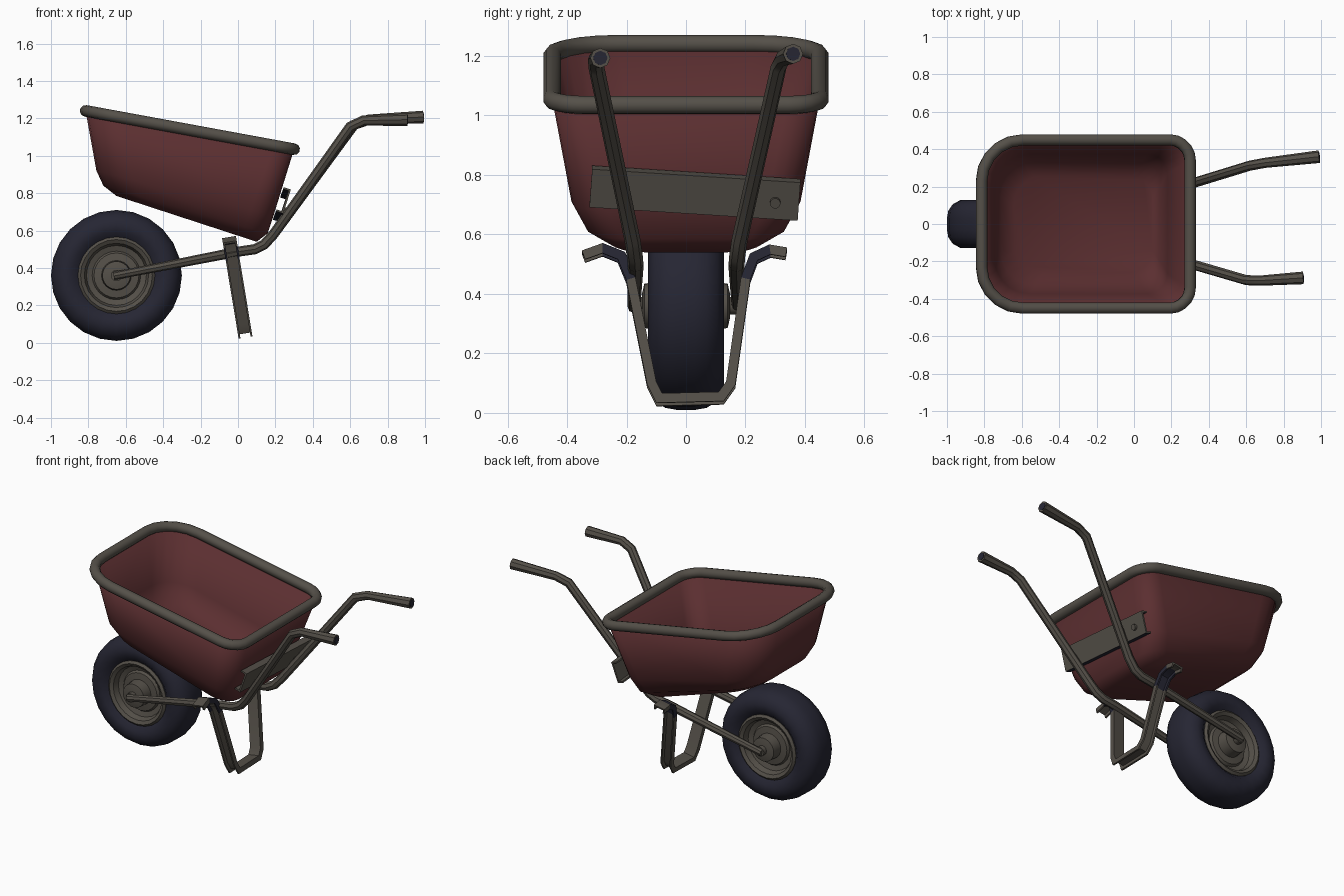
import bpy, bmesh, math
from mathutils import Vector

cube = bpy.data.objects.get("Cube")
if cube:
    bpy.data.objects.remove(cube, do_unlink=True)


def material(name, rgb):
    m = bpy.data.materials.new(name)
    m.use_nodes = True
    m.diffuse_color = (*rgb, 1)
    bsdf = next(n for n in m.node_tree.nodes if n.type == 'BSDF_PRINCIPLED')
    bsdf.inputs["Base Color"].default_value = (*rgb, 1)
    return m


RED = material("dark_red", (0.105, 0.028, 0.03))
METAL = material("grey_brown_metal", (0.09, 0.08, 0.066))
RUBBER = material("blue_black_rubber", (0.019, 0.019, 0.033))


def finish(name, bm, mats, angle=40, rule=None):
    bmesh.ops.recalc_face_normals(bm, faces=bm.faces)
    if rule:
        for f in bm.faces:
            f.material_index = int(rule(f))
    mesh = bpy.data.meshes.new(name)
    bm.to_mesh(mesh)
    bm.free()
    for m in mats:
        mesh.materials.append(m)
    mesh.shade_smooth()
    mesh.set_sharp_from_angle(angle=math.radians(angle))
    obj = bpy.data.objects.new(name, mesh)
    bpy.context.collection.objects.link(obj)
    return obj


def bridge(bm, rings, closed):
    count = len(rings[0])
    pairs = list(zip(rings, rings[1:]))
    if closed:
        pairs.append((rings[-1], rings[0]))
    for a, b in pairs:
        for i in range(count):
            j = (i + 1) % count
            bm.faces.new((a[i], a[j], b[j], b[i]))


def sweep(name, path, section, side, mats, closed=False, scales=None, rule=None):
    """Carry a cross-section along a mitred path."""
    bm = bmesh.new()
    path = [Vector(p) for p in path]
    side = Vector(side)
    rings = []
    last = len(path) - 1
    for i, p in enumerate(path):
        into = p - path[i - 1] if closed or i else path[1] - p
        out = path[(i + 1) % len(path)] - p if closed or i < last else into
        out.normalize()
        t = (into.normalized() + out).normalized()
        d = (side - t * side.dot(t)).normalized()
        n = t.cross(d) / max(0.5, t.dot(out))
        s = scales[i] if scales else 1
        rings.append([bm.verts.new(p + d * a * s + n * b * s) for a, b in section])
    bridge(bm, rings, closed)
    if not closed:
        bm.faces.new(rings[0])
        bm.faces.new(rings[-1])
    return finish(name, bm, mats, rule=rule)


def circle(r, n):
    return [(r * math.cos(math.tau * i / n), r * math.sin(math.tau * i / n)) for i in range(n)]


def channel(width, depth, t):
    h = width / 2
    k = math.copysign(t, depth)
    return [(-h, 0), (h, 0), (h, depth), (h - t, depth),
            (h - t, k), (t - h, k), (t - h, depth), (-h, depth)]


def rounded_ring(x0, x1, z0, z1, half, r0, r1, steps=5):
    """Sloping rounded rectangle with different corner radii at each end."""
    pts = []
    for q, (sx, sy) in enumerate([(1, 1), (-1, 1), (-1, -1), (1, -1)]):
        r = r1 if sx > 0 else r0
        cx = x1 - r if sx > 0 else x0 + r
        for k in range(steps + 1):
            a = (q + k / steps) * math.pi / 2
            x = cx + r * math.cos(a)
            y = sy * (half - r) + r * math.sin(a)
            pts.append((x, y, z0 + (z1 - z0) * (x - x0) / (x1 - x0)))
    return pts


def lathe(name, profile, centre, mats, segments=24, closed=False):
    """Revolve (radius, y) points about the wheel axis."""
    bm = bmesh.new()
    rings = []
    for i in range(segments):
        a = math.tau * i / segments
        rings.append([bm.verts.new(Vector(centre) + Vector((r * math.cos(a), y, r * math.sin(a))))
                      for r, y in profile])
    n = len(profile)
    for i in range(segments):
        a, b = rings[i], rings[(i + 1) % segments]
        for j in range(n if closed else n - 1):
            k = (j + 1) % n
            bm.faces.new((a[j], a[k], b[k], b[j]))
    if not closed:
        bm.faces.new([r[0] for r in rings])
        bm.faces.new([r[-1] for r in rings])
    return finish(name, bm, mats)


# Tray: lofted bowl with a wall thickness
bm = bmesh.new()
tray_rings = [
    rounded_ring(-0.815, 0.30, 1.24, 1.035, 0.45, 0.22, 0.11),
    rounded_ring(-0.757, 0.19, 0.92, 0.68, 0.385, 0.2, 0.12),
    rounded_ring(-0.72, 0.158, 0.84, 0.585, 0.335, 0.19, 0.12),
    rounded_ring(-0.65, 0.10, 0.785, 0.54, 0.26, 0.16, 0.12),
]
rings = [[bm.verts.new(p) for p in ring] for ring in tray_rings]
bridge(bm, rings, False)
bm.faces.new(rings[-1])
tray = finish("tray", bm, [RED], angle=60)
wall = tray.modifiers.new("wall", 'SOLIDIFY')
wall.thickness = 0.012
wall.offset = -1

# Rolled rim
sweep("tray_rim", tray_rings[0], circle(0.031, 10), (0.18, 0, 1), [METAL], closed=True)

# Wheel
HUB = (-0.65, 0, 0.36)
half_tyre = [(0.35, 0.03), (0.343, 0.07), (0.32, 0.105), (0.28, 0.127), (0.235, 0.122), (0.198, 0.09)]
lathe("tyre", half_tyre + [(r, -y) for r, y in reversed(half_tyre)], HUB, [RUBBER], closed=True)
half_rim = [(0.04, 0.148), (0.075, 0.14), (0.08, 0.075), (0.12, 0.07), (0.13, 0.055),
            (0.16, 0.065), (0.172, 0.1), (0.192, 0.112), (0.206, 0.1)]
lathe("wheel_rim", half_rim + [(r, -y) for r, y in reversed(half_rim)], HUB, [METAL])
lathe("axle", [(0.03, -0.175), (0.03, 0.175)], HUB, [METAL], segments=12)

# Handle tubes, each running from the axle to the grip
handles = {
    "left": (1, (0.62, 0.312, 1.165), (0.70, 0.327, 1.193), (0.99, 0.36, 1.207)),
    "right": (-1, (0.60, -0.30, 1.155), (0.67, -0.303, 1.188), (0.905, -0.288, 1.193)),
}
for label, (s, bend, grip, end) in handles.items():
    end = Vector(end)
    path = [(-0.665, s * 0.175, 0.357), (0, s * 0.17, 0.487), (0.09, s * 0.17, 0.5),
            (0.14, s * 0.172, 0.525), (0.19, s * 0.18, 0.58), bend, grip, end]
    sweep(label + "_handle", path, circle(0.027, 8), (0, 1, 0), [METAL],
          scales=[0.8, 1, 1, 1, 1, 1, 1, 1.25])
    # Dark bore in the grip end
    along = (end - Vector(grip)).normalized()
    sweep(label + "_handle_bore", [end - along * 0.02, end + along * 0.003],
          circle(0.024, 8), (0, 1, 0), [RUBBER])

# Stand: one bent channel, leaning back toward the foot
stand = [(-0.35, 0.54), (-0.28, 0.565), (-0.205, 0.535), (-0.17, 0.45), (-0.10, 0.10), (-0.08, 0.06),
         (0.11, 0.065), (0.135, 0.10), (0.185, 0.45), (0.215, 0.53), (0.28, 0.56), (0.34, 0.55)]
sweep("stand", [(0.045 - 0.165 * z, y, z) for y, z in stand], channel(0.075, 0.032, 0.01),
      (1, 0, 0.165), [METAL, RUBBER],
      rule=lambda f: 0.2 < abs(f.calc_center_median().y) < 0.265
      and f.calc_center_median().z > 0.45)

# Cross brace behind the tray, slightly rolled, with a dark underside
sweep("cross_brace", [(0.262, -0.32, 0.755), (0.245, 0.38, 0.71)], channel(0.135, -0.04, 0.01),
      (0.31, 0, 0.95), [METAL, RUBBER], rule=lambda f: f.normal.z < -0.6)

# Bolt on the brace
sweep("brace_bolt", [(0.235, 0.3, 0.712), (0.258, 0.3, 0.704)], circle(0.018, 10),
      (0, 1, 0), [METAL])
